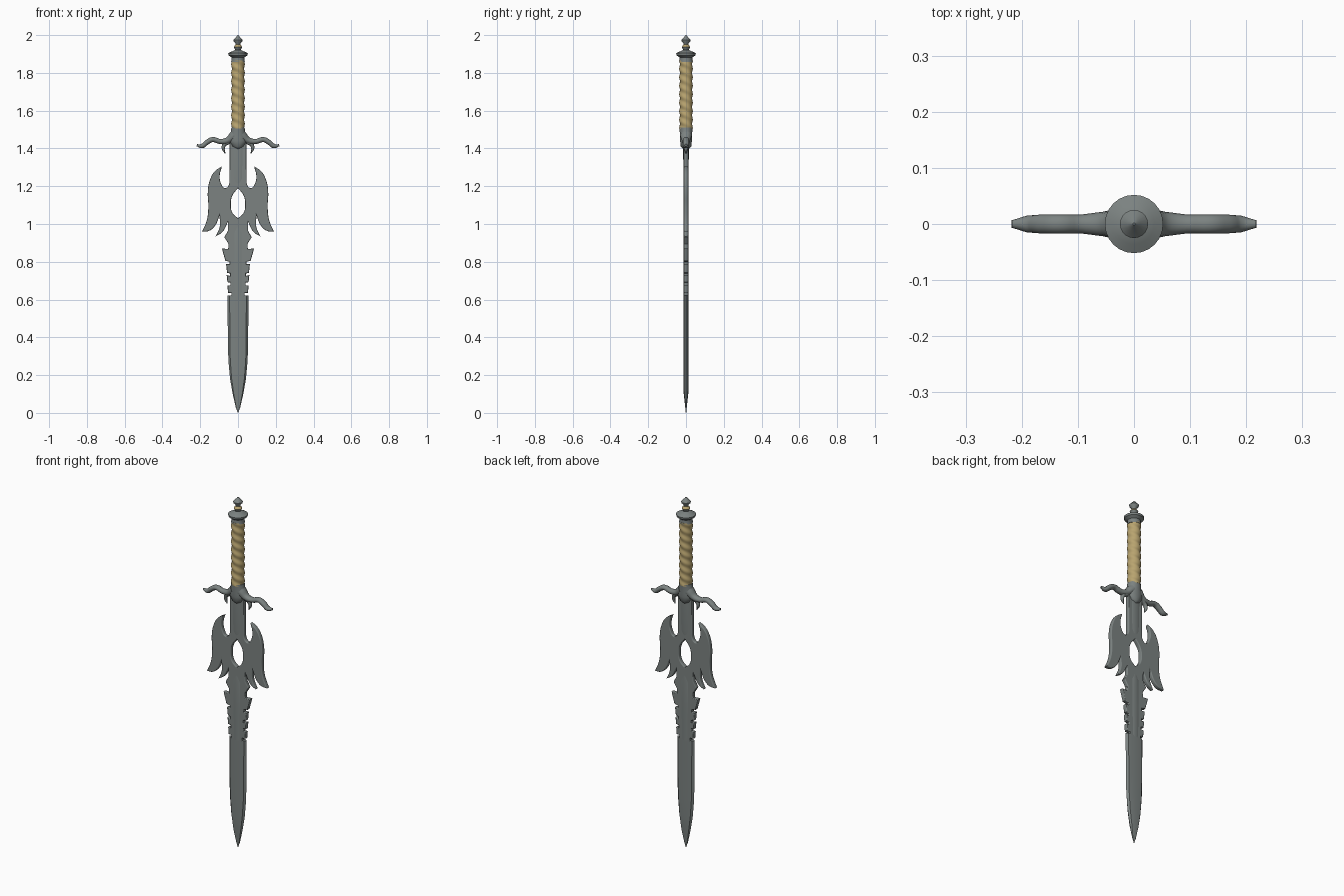
import bpy, bmesh, math

if "Cube" in bpy.data.objects:
    bpy.data.objects.remove(bpy.data.objects["Cube"])


def material(name, rgb):
    m = bpy.data.materials.new(name)
    m.diffuse_color = (*rgb, 1)
    m.use_nodes = True
    m.node_tree.nodes["Principled BSDF"].inputs["Base Color"].default_value = m.diffuse_color
    return m


STEEL = material("grey steel", (0.20, 0.225, 0.22))
TAN = material("tan wrap", (0.48, 0.37, 0.16))


def finish(ob, mat, angle=35):
    """Colour the object and smooth it, keeping its sharp edges."""
    ob.data.materials.clear()
    ob.data.materials.append(mat)
    bpy.ops.object.select_all(action='DESELECT')
    ob.select_set(True)
    bpy.context.view_layer.objects.active = ob
    if ob.type == 'CURVE':
        bpy.ops.object.convert(target='MESH')
        ob = bpy.context.object
    bpy.ops.object.shade_smooth_by_angle(angle=math.radians(angle))
    return ob


def loft(name, rows, section, mat, angle=35, twist=None):
    """Skin a unit section through rows of (z, x radius, y radius)."""
    bm = bmesh.new()
    n, rings = len(section), []
    for z, rx, ry in rows:
        ring = []
        for i, (u, v) in enumerate(section):
            k = twist(i / n * math.tau, z) if twist else 1
            ring.append(bm.verts.new((u * rx * k, v * ry * k, z)))
        rings.append(ring)
    for a, b in zip(rings, rings[1:]):
        for i in range(n):
            j = (i + 1) % n
            bm.faces.new((a[i], a[j], b[j], b[i]))
    bm.faces.new(rings[0])
    bm.faces.new(rings[-1])
    bmesh.ops.recalc_face_normals(bm, faces=bm.faces)
    me = bpy.data.meshes.new(name)
    bm.to_mesh(me)
    bm.free()
    ob = bpy.data.objects.new(name, me)
    bpy.context.collection.objects.link(ob)
    return finish(ob, mat, angle)


def circle(n):
    return [(math.cos(math.tau * i / n), math.sin(math.tau * i / n)) for i in range(n)]


BLADE = [(1, 0), (.8, .75), (0, 1), (-.8, .75), (-1, 0), (-.8, -.75), (0, -1), (.8, -.75)]


def bezier(curve, pts, smooth, cyclic):
    s = curve.splines.new('BEZIER')
    s.bezier_points.add(len(pts) - 1)
    for bp, p, sm in zip(s.bezier_points, pts, smooth):
        bp.co = p
        bp.handle_left_type = bp.handle_right_type = 'AUTO' if sm else 'VECTOR'
    s.use_cyclic_u = cyclic
    s.resolution_u = 5
    return s


def mirrored(half):
    """Close a right-hand outline of (x, z, smooth) with its mirror image."""
    full = half + [(-x, z, s) for x, z, s in reversed(half) if x > 0]
    return [(x, z, 0) for x, z, s in full], [s for x, z, s in full]


# lower blade
loft("lower_blade", [(0, .001, .001), (.03, .012, .004), (.1, .028, .012), (.18, .042, .014),
                     (.28, .051, .014), (.4, .054, .014), (.622, .055, .014)],
     BLADE, STEEL, 20)

# ornate upper blade: winged outline with an eye-shaped opening
right = [(.045, 1.43, 0), (.045, 1.25, 0), (.052, 1.2, 1), (.07, 1.19, 1), (.09, 1.215, 1),
         (.097, 1.255, 1), (.085, 1.305, 0), (.122, 1.28, 1), (.148, 1.235, 1), (.16, 1.17, 1),
         (.157, 1.09, 1), (.165, 1.02, 1), (.19, .96, 0), (.155, .963, 1), (.122, .99, 1),
         (.098, 1.045, 0), (.097, .985, 1), (.118, .935, 0), (.083, .957, 1), (.054, 1.01, 0),
         (.053, .965, 0), (.072, .93, 0), (.05, .895, 0), (.052, .868, 0), (.085, .87, 0),
         (.067, .805, 0), (.044, .8, 0), (.044, .787, 0), (.063, .787, 0), (.058, .742, 0),
         (.042, .738, 0), (.042, .725, 0), (.06, .73, 0), (.056, .692, 0), (.04, .69, 0),
         (.04, .675, 0), (.056, .675, 0), (.053, .636, 0), (.035, .634, 0), (.035, .61, 0)]
opening = [(0, 1.19, 0), (.03, 1.15, 1), (.038, 1.11, 1), (.03, 1.06, 1), (0, 1.03, 0)]
cu = bpy.data.curves.new("upper_blade", 'CURVE')
cu.dimensions = '2D'
cu.fill_mode = 'BOTH'
cu.extrude, cu.bevel_depth, cu.offset = .007, .005, -.005
for half in (right, opening):
    bezier(cu, *mirrored(half), True)
ob = bpy.data.objects.new("upper_blade", cu)
ob.rotation_euler.x = math.pi / 2
bpy.context.collection.objects.link(ob)
finish(ob, STEEL, 30)

# raised spines running above and below the opening
loft("upper_spine", [(1.2, .03, .011), (1.24, .042, .014), (1.42, .042, .015)], circle(20), STEEL)
loft("middle_spine", [(.615, .034, .014), (.8, .04, .014), (.95, .04, .014), (1.02, .01, .01)],
     circle(20), STEEL)

# guard hub
loft("guard_hub", [(1.395, .004, .012), (1.41, .03, .028), (1.44, .05, .031), (1.46, .047, .032),
                   (1.485, .038, .033), (1.512, .035, .035)], circle(24), STEEL, 50)


def rod(name, pts, sign, depth):
    """Tapered round bar through (x, z, radius factor)."""
    c = bpy.data.curves.new(name, 'CURVE')
    c.dimensions = '3D'
    c.bevel_depth, c.bevel_resolution, c.use_fill_caps = depth, 3, True
    s = bezier(c, [(sign * x, 0, z) for x, z, r in pts], [1] * len(pts), False)
    for bp, p in zip(s.bezier_points, pts):
        bp.radius = p[2]
    o = bpy.data.objects.new(name, c)
    o.scale.y = 1.2
    bpy.context.collection.objects.link(o)
    finish(o, STEEL, 60)


# guard arms and the small hooks beneath them
for side, sign in (("right", 1), ("left", -1)):
    rod("guard_arm_" + side, [(.02, 1.47, 1.9), (.055, 1.442, 1.3), (.095, 1.437, 1),
                              (.135, 1.447, 1), (.165, 1.432, 1), (.19, 1.413, .9),
                              (.218, 1.417, .4)], sign, .014)
    rod("guard_hook_" + side, [(.05, 1.435, 1.2), (.072, 1.42, 1), (.078, 1.4, .8),
                               (.068, 1.374, .2)], sign, .011)

# spirally wrapped grip
loft("grip", [(1.505 + .36 * i / 90, .034, .034) for i in range(91)], circle(40), TAN, 60,
     lambda a, z: 1 + .06 * math.cos(2 * a + math.tau * z / .045))

# pommel with collar, disc and finial
loft("pommel", [(1.858, .036, .036), (1.87, .034, .034), (1.882, .034, .034), (1.893, .05, .05),
                (1.904, .052, .052), (1.912, .036, .036), (1.922, .014, .014)],
     circle(24), STEEL, 40)
loft("finial_bead", [(1.918, .012, .012), (1.928, .018, .018), (1.937, .022, .022)],
     circle(20), STEEL, 40)
loft("finial_ring", [(1.937, .022, .022), (1.944, .018, .018), (1.95, .012, .012)],
     circle(20), TAN, 40)
loft("finial_tip", [(1.948, .012, .012), (1.956, .013, .013), (1.968, .024, .024),
                    (1.975, .025, .025), (1.988, .012, .012), (2.0, .002, .002)],
     circle(20), STEEL, 40)
